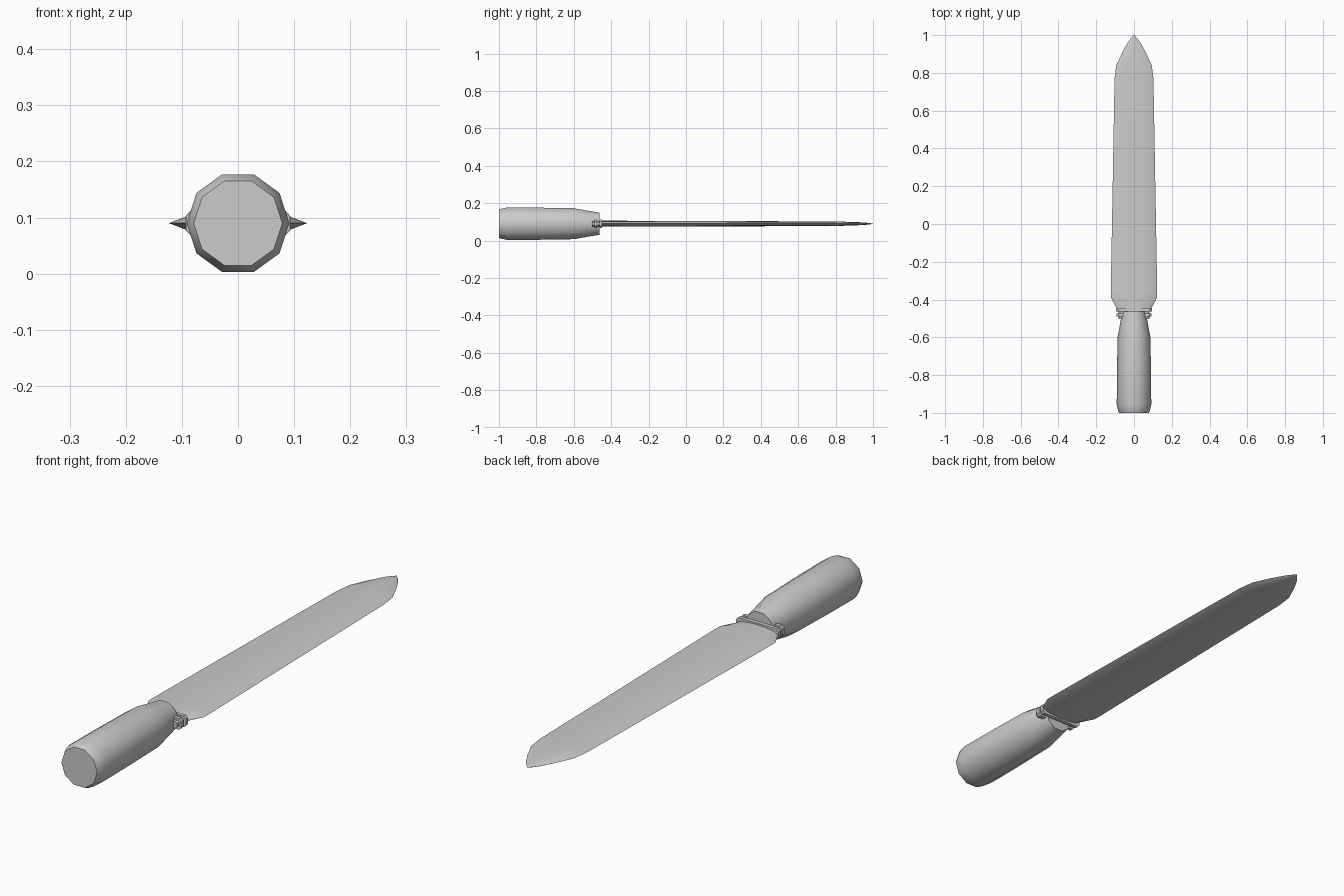
import bpy, bmesh, math

if "Cube" in bpy.data.objects:
    bpy.data.objects.remove(bpy.data.objects["Cube"])

Z0 = 0.09  # height of the long axis

mat = bpy.data.materials.new("light grey")
mat.diffuse_color = (0.6, 0.6, 0.6, 1)
mat.use_nodes = True
mat.node_tree.nodes["Principled BSDF"].inputs["Base Color"].default_value = mat.diffuse_color


def loft(name, section, stations, angle):
    """Skin a unit (x, z) section along y; stations are (y, x scale, z scale)."""
    bm = bmesh.new()
    rings = [[bm.verts.new((x * sx, y, Z0 + z * sz)) for x, z in section]
             for y, sx, sz in stations]
    n = len(section)
    for a, b in zip(rings, rings[1:]):
        for i in range(n):
            j = (i + 1) % n
            bm.faces.new((a[i], a[j], b[j], b[i]))
    bm.faces.new(rings[0])
    bm.faces.new(rings[-1])
    bmesh.ops.remove_doubles(bm, verts=bm.verts, dist=1e-5)
    bmesh.ops.recalc_face_normals(bm, faces=bm.faces)
    mesh = bpy.data.meshes.new(name)
    bm.to_mesh(mesh)
    bm.free()
    ob = bpy.data.objects.new(name, mesh)
    bpy.context.collection.objects.link(ob)
    mesh.materials.append(mat)
    bpy.ops.object.select_all(action='DESELECT')
    ob.select_set(True)
    bpy.context.view_layer.objects.active = ob
    bpy.ops.object.shade_smooth_by_angle(angle=math.radians(angle))
    return ob


# Handle: ten-sided grip tapering towards the guard
decagon = [(math.cos(i * math.tau / 10), math.sin(i * math.tau / 10)) for i in range(10)]
grip = [(-1.0, 0.079), (-0.985, 0.085), (-0.955, 0.0915), (-0.80, 0.0905),
        (-0.60, 0.087), (-0.53, 0.074), (-0.463, 0.062)]
loft("handle", decagon, [(y, r, r) for y, r in grip], 40)

# Guard: flat bar with two raised flanges
bar = [(1, 0.55), (0.9, 1), (-0.9, 1), (-1, 0.55),
       (-1, -0.55), (-0.9, -1), (0.9, -1), (1, -0.55)]
for name, y0, y1, hx, hz in (("guard_core", -0.502, -0.452, 0.083, 0.014),
                             ("guard_rear_flange", -0.490, -0.475, 0.092, 0.022),
                             ("guard_front_flange", -0.463, -0.448, 0.094, 0.022)):
    loft(name, bar, [(y0, hx, hz), (y1, hx, hz)], 30)

# Blade: double-edged with a thick middle and bevelled edges
edge = [(1, 0), (0.77, 0.68), (0.35, 0.92), (0, 1)]
upper = edge + [(-x, z) for x, z in edge[-2::-1]]
blade = upper + [(x, -z) for x, z in upper[-2:0:-1]]
outline = [(-0.458, 0.086, 0.016), (-0.39, 0.122, 0.016), (-0.36, 0.123, 0.016),
           (0.2, 0.113, 0.0145), (0.77, 0.103, 0.012), (0.84, 0.094, 0.011),
           (0.91, 0.062, 0.009), (0.96, 0.034, 0.006), (0.985, 0.015, 0.003),
           (1.0, 0.001, 0.0005)]
loft("blade", blade, outline, 30)
